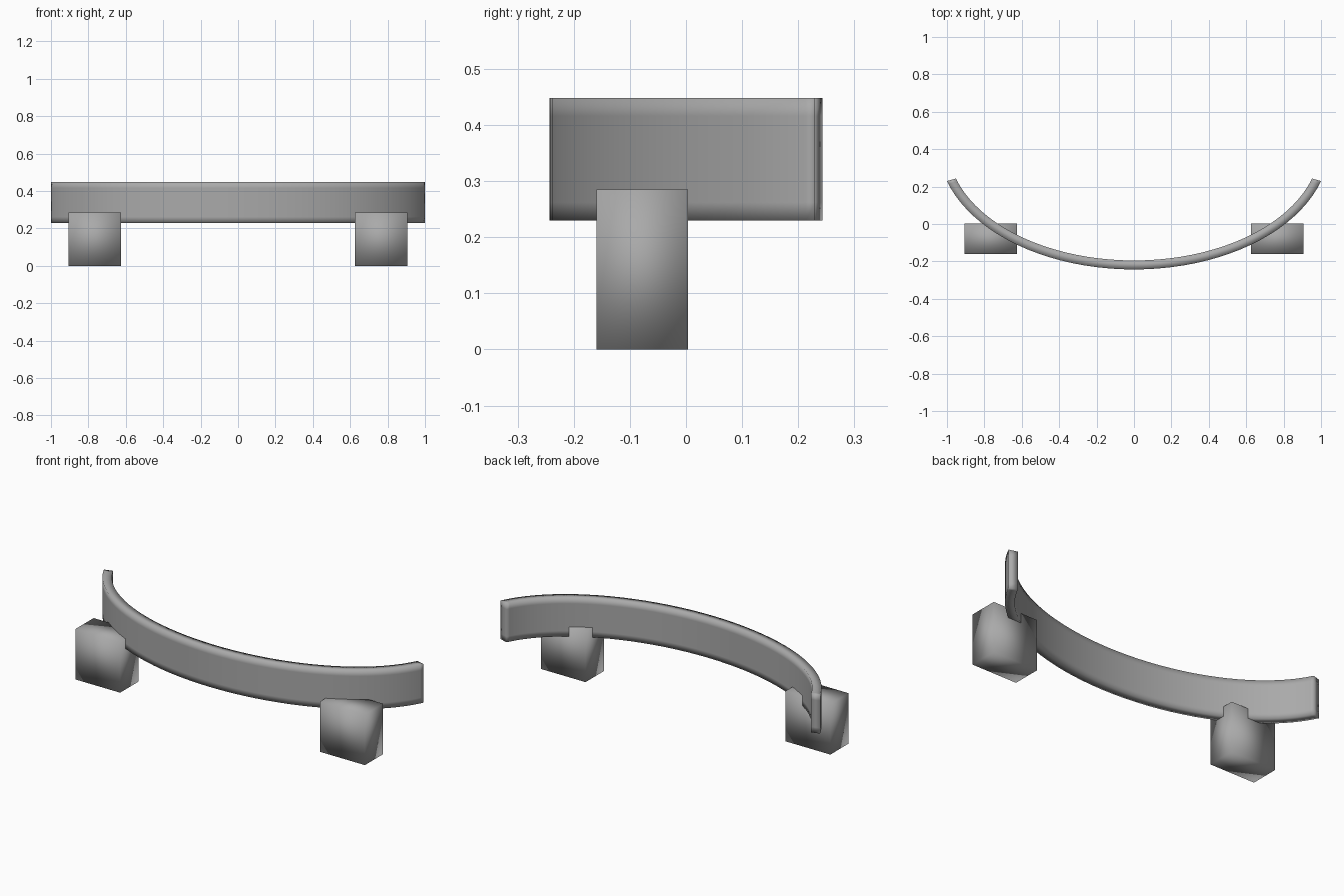
import bpy, bmesh, math

if "Cube" in bpy.data.objects:
    bpy.data.objects.remove(bpy.data.objects["Cube"])

grey = bpy.data.materials.new("plain grey")
grey.diffuse_color = (0.4, 0.4, 0.4, 1)
grey.use_nodes = True
grey.node_tree.nodes["Principled BSDF"].inputs["Base Color"].default_value = grey.diffuse_color


def finish(bm, name):
    # Turn a bmesh into a fully smooth-shaded grey object
    bmesh.ops.recalc_face_normals(bm, faces=bm.faces)
    for f in bm.faces:
        f.smooth = True
    mesh = bpy.data.meshes.new(name)
    bm.to_mesh(mesh)
    bm.free()
    mesh.materials.append(grey)
    obj = bpy.data.objects.new(name, mesh)
    bpy.context.collection.objects.link(obj)
    return obj


# Curved band: a rectangular section swept along an elliptical arc,
# with support loops near the top, bottom and both ends
CENTRE_Y, A_OUT, B_OUT, A_IN, B_IN = 0.42, 1.044, 0.663, 0.994, 0.615
T_END, STEPS = math.asin(1 / A_OUT), 40
HEIGHTS = (0.23, 0.262, 0.416, 0.448)
angles = [T_END * (2 * i / STEPS - 1) for i in range(STEPS + 1)]
angles.insert(1, angles[0] + 0.025)
angles.insert(-1, angles[-1] - 0.025)

bm = bmesh.new()
rings = []
for t in angles:
    def point(a, b, z):
        return bm.verts.new((a * math.sin(t), CENTRE_Y - b * math.cos(t), z))
    rings.append([point(A_OUT, B_OUT, z) for z in HEIGHTS]
                 + [point(A_IN, B_IN, z) for z in reversed(HEIGHTS)])
for r, s in zip(rings, rings[1:]):
    for i in range(8):
        j = (i + 1) % 8
        bm.faces.new((r[i], s[i], s[j], r[j]))
for ring in (rings[0], rings[-1]):
    for i in range(3):
        bm.faces.new((ring[i], ring[i + 1], ring[6 - i], ring[7 - i]))
finish(bm, "curved_band")

# Two block feet under the band
for side, name in ((-1, "left_foot"), (1, "right_foot")):
    bm = bmesh.new()
    bmesh.ops.create_cube(bm, size=1)
    bmesh.ops.scale(bm, vec=(0.28, 0.163, 0.285), verts=bm.verts)
    bmesh.ops.translate(bm, vec=(side * 0.766, -0.078, 0.1425), verts=bm.verts)
    finish(bm, name)
